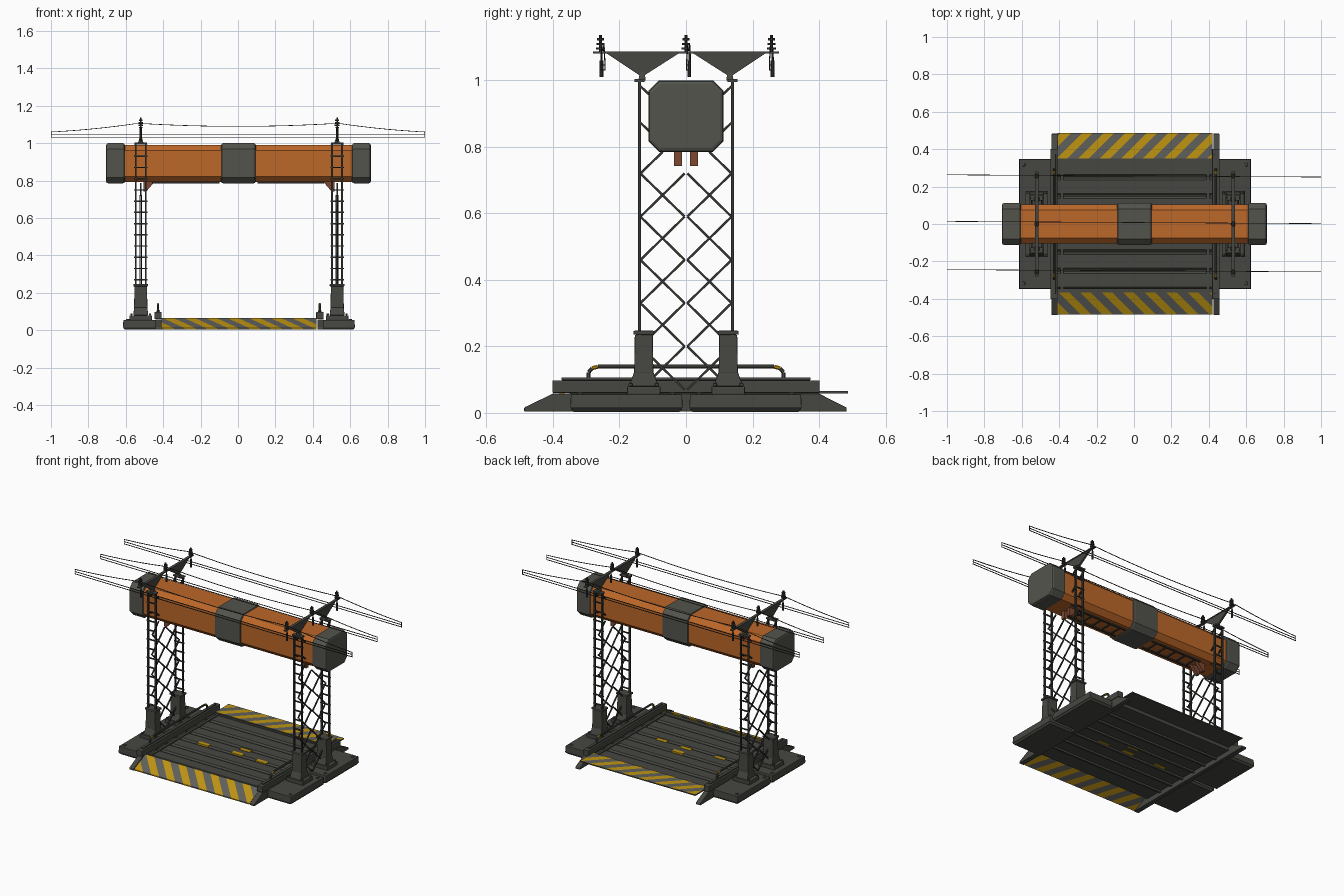
import bpy, bmesh, math
from mathutils import Vector

if "Cube" in bpy.data.objects:
    bpy.data.objects.remove(bpy.data.objects["Cube"])


def material(name, rgb):
    m = bpy.data.materials.new(name)
    m.diffuse_color = (*rgb, 1)
    m.use_nodes = True
    m.node_tree.nodes["Principled BSDF"].inputs["Base Color"].default_value = m.diffuse_color
    return m


ORANGE = material("orange paint", (0.50, 0.135, 0.022))
GREY = material("cap grey", (0.088, 0.088, 0.074))
STEEL = material("dark steel", (0.062, 0.062, 0.054))
IRON = material("black iron", (0.036, 0.036, 0.033))
YELLOW = material("hazard yellow", (0.52, 0.30, 0.006))
STRIPE = material("hazard grey", (0.115, 0.115, 0.108))
BROWN = material("brown bracket", (0.20, 0.065, 0.03))


def finish(name, bm, *mats, bevel=0):
    bmesh.ops.recalc_face_normals(bm, faces=bm.faces)
    me = bpy.data.meshes.new(name)
    bm.to_mesh(me)
    bm.free()
    ob = bpy.data.objects.new(name, me)
    bpy.context.collection.objects.link(ob)
    for m in mats:
        me.materials.append(m)
    if bevel:
        b = ob.modifiers.new("bevel", 'BEVEL')
        b.width, b.segments, b.limit_method = bevel, 2, 'ANGLE'
        b.angle_limit = math.radians(50)
    return ob


def loft(bm, a, b):
    """Closed solid between two equal rings of points."""
    va, vb = [[bm.verts.new(p) for p in r] for r in (a, b)]
    n = len(a)
    for i in range(n):
        j = (i + 1) % n
        bm.faces.new((va[i], va[j], vb[j], vb[i]))
    bm.faces.new(va[::-1])
    bm.faces.new(vb)


def frustum(bm, x, y, z0, z1, w0, d0, w1, d1):
    ring = lambda z, w, d: [(x + sx * w / 2, y + sy * d / 2, z)
                            for sx, sy in ((-1, -1), (1, -1), (1, 1), (-1, 1))]
    loft(bm, ring(z0, w0, d0), ring(z1, w1, d1))


def box(bm, x0, x1, y0, y1, z0, z1):
    w, d = x1 - x0, y1 - y0
    frustum(bm, (x0 + x1) / 2, (y0 + y1) / 2, z0, z1, w, d, w, d)


def slab(bm, profile, x0, x1):
    """Extrude a (y, z) profile along x."""
    loft(bm, [(x0, y, z) for y, z in profile], [(x1, y, z) for y, z in profile])


def bar(bm, a, b, r, n=4):
    a, b = Vector(a), Vector(b)
    q = (b - a).to_track_quat('Z', 'Y')
    ring = [q @ Vector((r * math.cos(t), r * math.sin(t), 0))
            for t in [2 * math.pi * (i + .5) / n for i in range(n)]]
    loft(bm, [a + p for p in ring], [b + p for p in ring])


def octagon(h, z0, z1, c):
    return [(-h + c, z0), (h - c, z0), (h, z0 + c), (h, z1 - c),
            (h - c, z1), (-h + c, z1), (-h, z1 - c), (-h, z0 + c)]


TOWERS = (-0.52, 0.53)

# Overhead orange girder with grey caps and collar
bm = bmesh.new()
slab(bm, octagon(.104, .793, .991, .03), -.63, .64)
finish("girder", bm, ORANGE)
for name, x0, x1 in (("left_cap", -.705, -.605), ("right_cap", .61, .71), ("middle_collar", -.09, .095)):
    bm = bmesh.new()
    slab(bm, octagon(.113, .785, 1.0, .032), x0, x1)
    finish(name, bm, GREY, bevel=.011)

# Trolley track and ties under the girder
bm = bmesh.new()
for x0, x1 in ((-.46, -.1), (.105, .46)):
    for y in (-.045, .045):
        box(bm, x0, x1, y - .005, y + .005, .785, .796)
    for i in range(5):
        x = x0 + (x1 - x0) * (i + .5) / 5
        box(bm, x - .004, x + .004, -.045, .045, .786, .794)
finish("under_track", bm, IRON)

# Brown triangular brackets under the girder
bm = bmesh.new()
for tx, s in zip(TOWERS, (1, -1)):
    for y in (-.024, .024):
        tri = [(tx + s * .075, .795), (tx + s * .015, .795), (tx + s * .015, .742), (tx + s * .03, .742)]
        loft(bm, [(x, y - .012, z) for x, z in tri], [(x, y + .012, z) for x, z in tri])
finish("girder_brackets", bm, BROWN)

for side, tx in zip(("left", "right"), TOWERS):
    # Lattice tower: posts, ladder rungs and one central plane of cross braces
    bm = bmesh.new()
    for s in (-1, 1):
        for x in (tx - .027, tx + .027):
            box(bm, x - .005, x + .005, s * .14 - .005, s * .14 + .005, .08, 1.0)
            for z in (.86, .97):
                bar(bm, (x, s * .14, z + .015), (x, s * .108, z - .015), .005)
        for i in range(13):
            z = .27 + .06 * i
            box(bm, tx - .036, tx + .036, s * .14 - .0035, s * .14 + .0035, z - .0035, z + .0035)
        for i in range(5):
            z = .07 + .13 * i
            bar(bm, (tx - .004, s * .137, z), (tx - .004, s * .004, z + .13), .005)
            bar(bm, (tx + .004, s * .004, z), (tx + .004, s * .137, z + .13), .005)
        bar(bm, (tx, s * .137, .72), (tx, s * .07, .785), .005)
    finish(side + "_tower", bm, IRON)

    # Leg housings with feet flared front and back, and bolts
    bm = bmesh.new()
    for s in (-1, 1):
        y = s * .127
        frustum(bm, tx, y, .12, .235, .072, .058, .066, .054)
        box(bm, tx - .04, tx + .04, y - .031, y + .031, .235, .247)
        frustum(bm, tx, y, .08, .125, .08, .09, .07, .056)
        box(bm, tx - .06, tx + .06, y - .05, y + .05, .055, .08)
        for bx in (-.05, .05):
            for by in (-.04, .04):
                bar(bm, (tx + bx, y + by, .08), (tx + bx, y + by, .09), .007, 6)
    finish(side + "_leg_housings", bm, STEEL, bevel=.003)

    # Cross-arm with triangular plates
    bm = bmesh.new()
    box(bm, tx - .009, tx + .009, -.28, .28, 1.08, 1.086)
    for s in (-1, 1):
        tri = [(s * .24, 1.082), (s * .02, 1.082), (s * .125, 1.015), (s * .14, 1.015)]
        slab(bm, tri, tx - .006, tx + .006)
        box(bm, tx - .034, tx + .034, s * .14 - .015, s * .14 + .015, .995, 1.004)
        frustum(bm, tx, s * .132, 1.0, 1.025, .03, .022, .016, .014)
    finish(side + "_cross_arm", bm, STEEL)

    # Insulators above and hangers below the arm
    bm = bmesh.new()
    for y in (-.257, 0, .257):
        bar(bm, (tx, y, 1.08), (tx, y, 1.137), .005, 8)
        for z, r in ((1.092, .014), (1.106, .012), (1.12, .011)):
            bar(bm, (tx, y, z), (tx, y, z + .007), r, 10)
        hy = y + (.01 if y == 0 else .003)
        bar(bm, (tx, hy, 1.05), (tx, hy, 1.083), .003, 6)
        bar(bm, (tx, hy, 1.01), (tx, hy, 1.06), .006, 8)
    finish(side + "_insulators", bm, IRON)

# Overhead wires: sagging carrier plus two contact wires
bm = bmesh.new()
for y in (-.25, .008, .257):
    pts = []
    for i in range(41):
        x = -1 + i * .05
        if abs(x) > .53:
            t = (1 - abs(x)) / .475
            z = 1.06 + .048 * t * (.5 + .5 * t)
        else:
            z = 1.09 + .016 * (x / .525) ** 2
        pts.append((x, y - x * .006, z))
    for a, b in zip(pts, pts[1:]):
        bar(bm, a, b, .0024)
    for z in (1.046, 1.031):
        bar(bm, (-1, y + .006, z), (1, y - .006, z), .0024)
    for x in (-.998, .998):
        bar(bm, (x, y - x * .006, 1.03), (x, y - x * .006, 1.06), .002)
finish("overhead_wires", bm, IRON)

# Footing pads, narrowed underneath, with corner bolts
for side, x0, x1 in (("left", -.615, -.42), ("right", .43, .625)):
    bm = bmesh.new()
    for y0, y1 in ((-.348, -.01), (.01, .348)):
        cx, cy, w, d = (x0 + x1) / 2, (y0 + y1) / 2, x1 - x0, y1 - y0
        frustum(bm, cx, cy, .003, .014, w - .02, d - .02, w, d)
        frustum(bm, cx, cy, .014, .056, w, d, w - .004, d - .004)
        bx = x0 + .025 if x0 < 0 else x1 - .025
        for y in (y0 + .03, y1 - .03):
            bar(bm, (bx, y, .05), (bx, y, .061), .01, 8)
    finish(side + "_footing_pads", bm, STEEL, bevel=.003)

# Side rails with sloped cheeks and pipe handrails
for side, x0, x1 in (("left", -.447, -.408), ("right", .418, .457)):
    bm = bmesh.new()
    slab(bm, [(-.487, .004), (.483, .004), (.483, .016), (.4, .058), (-.4, .058), (-.487, .016)], x0 + .006, x1)
    box(bm, x0, x1, -.402, .402, .06, .098)
    box(bm, x0 + .01, x1 - .01, -.375, .375, .098, .107)
    finish(side + "_side_rail", bm, STEEL, bevel=.003)
    xc = (x0 + x1) / 2
    half = [(.293, .1), (.293, .122), (.283, .134), (.265, .139)]
    path = [(-y, z) for y, z in half] + half[::-1]
    iron, gold = bmesh.new(), bmesh.new()
    for i, (a, b) in enumerate(zip(path, path[1:])):
        bar(gold if i in (2, 4) else iron, (xc, *a), (xc, *b), .0065, 8)
    finish(side + "_handrail", iron, STEEL)
    finish(side + "_handrail_bands", gold, YELLOW)

# Deck planks with chamfered edges, joists below and end beams
bm = bmesh.new()
for i in range(7):
    y = -.3 + .1 * i
    slab(bm, [(y - .046, .036), (y + .046, .036), (y + .046, .047), (y + .036, .056),
              (y - .036, .056), (y - .046, .047)], -.41, .42)
for i in range(6):
    y = -.25 + .1 * i
    box(bm, -.41, .42, y - .006, y + .006, .024, .04)
for x in (-.385, .395):
    box(bm, x - .008, x + .008, -.35, .35, .045, .062)
for y in (-.356, .35):
    box(bm, -.41, .42, y - .012, y + .012, .036, .058)
finish("deck_planks", bm, STEEL)

# Worn yellow marks on the deck, above and below
bm = bmesh.new()
for x, y in ((-.22, -.035), (.02, -.03), (.2, -.04), (.03, .035)):
    box(bm, x - .038, x + .038, y - .014, y + .014, .034, .058)
finish("deck_marks", bm, YELLOW)


# Hazard-striped end plates, cut by slanted lines; flat one is plain beneath
def striped_plate(name, y0, z0, y1, z1, lean, plain_under):
    bm = bmesh.new()
    x0, x1, t = -.408, .42, .007
    slab(bm, [(y0, z0), (y1, z1), (y1, z1 - t), (y0, z0 - t)], x0, x1)
    bmesh.ops.recalc_face_normals(bm, faces=bm.faces)
    ym, step = (y0 + y1) / 2, .0575
    n = Vector((1, -lean, 0)).normalized()
    for k in range(-12, 13):
        bmesh.ops.bisect_plane(bm, geom=bm.verts[:] + bm.edges[:] + bm.faces[:],
                               plane_co=(k * step, ym, 0), plane_no=n)
    for f in bm.faces:
        c = f.calc_center_median()
        f.normal_update()
        f.material_index = math.floor((c.x - lean * (c.y - ym)) / step) % 2
        if plain_under and f.normal.z < .5:
            f.material_index = 2
    finish(name, bm, YELLOW, STRIPE, STEEL)


striped_plate("front_ramp", -.483, .012, -.365, .066, -1.0, False)
striped_plate("back_plate", .35, .066, .487, .066, 1.0, True)
